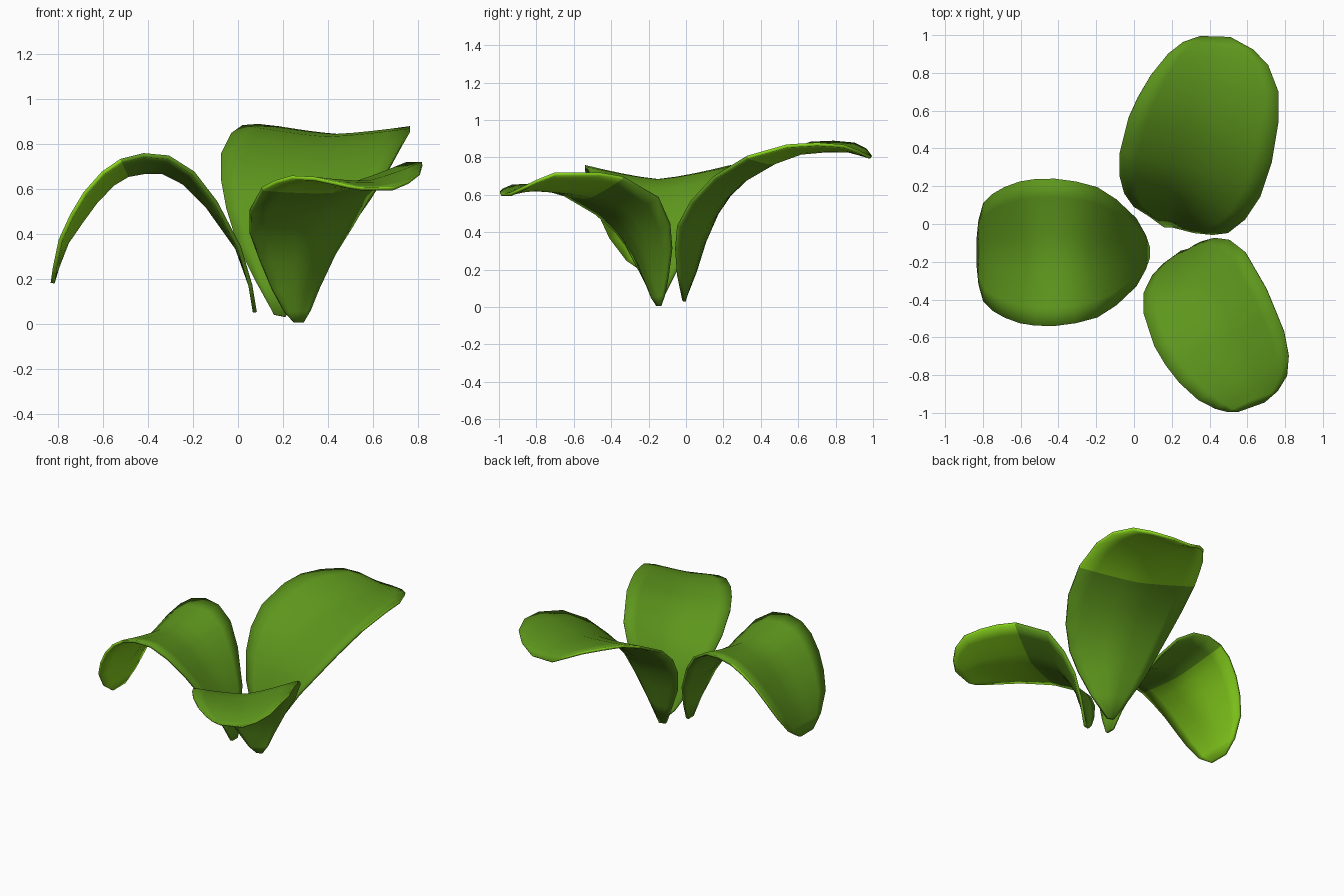
import bpy
from mathutils import Vector

default_cube = bpy.data.objects.get("Cube")
if default_cube:
    bpy.data.objects.remove(default_cube, do_unlink=True)

COLUMNS = 8
THICKNESS = 0.018
CREASE = 1.3  # 1 is a sharp V across the blade, 2 is a round trough


def make_material(name, colour):
    material = bpy.data.materials.new(name)
    material.use_nodes = True
    material.diffuse_color = (*colour, 1)
    shader = material.node_tree.nodes["Principled BSDF"]
    shader.inputs["Base Color"].default_value = (*colour, 1)
    shader.inputs["Roughness"].default_value = 0.6
    return material


leaf_green = make_material("leaf_green", (0.11, 0.305, 0.012))
bright_green = make_material("bright_green", (0.25, 0.66, 0.013))


def build_leaf(name, tip_row, stations):
    """Loft a creased blade through stations of (one edge, other edge, cup depth).

    From tip_row onward the underside and the rim are bright."""
    edges = [(Vector(a), Vector(b), cup) for a, b, cup in stations]
    centres = [(a + b) / 2 for a, b, cup in edges]
    last = len(edges) - 1
    width = COLUMNS + 1
    upper, lower = [], []

    # Each cross-section hangs between its two edges
    for row, (a, b, cup) in enumerate(edges):
        along = centres[min(row + 1, last)] - centres[max(row - 1, 0)]
        inward = (b - a).cross(along).normalized()
        for column in range(width):
            s = column / COLUMNS
            depth = cup * (1 - abs(2 * s - 1) ** CREASE)
            point = a.lerp(b, s) - inward * depth
            upper.append(point + inward * THICKNESS / 2)
            lower.append(point - inward * THICKNESS / 2)

    # Upper and lower skins
    under = len(upper)
    faces, slots = [], []
    for row in range(last):
        for column in range(COLUMNS):
            corner = row * width + column
            quad = (corner, corner + 1, corner + width + 1, corner + width)
            faces += [quad, tuple(i + under for i in reversed(quad))]
            slots += [0, int(row >= tip_row)]

    # Rim joining the two skins
    loop = list(range(COLUMNS))
    loop += [row * width + COLUMNS for row in range(last)]
    loop += [last * width + column for column in range(COLUMNS, 0, -1)]
    loop += [row * width for row in range(last, 0, -1)]
    for p, q in zip(loop, loop[1:] + loop[:1]):
        faces.append((q, p, p + under, q + under))
        slots.append(int(min(p, q) // width >= tip_row))

    mesh = bpy.data.meshes.new(name)
    mesh.from_pydata(upper + lower, [], faces)
    mesh.materials.append(leaf_green)
    mesh.materials.append(bright_green)
    mesh.polygons.foreach_set("material_index", slots)
    mesh.shade_smooth()
    leaf = bpy.data.objects.new(name, mesh)
    bpy.context.scene.collection.objects.link(leaf)


def symmetric_stations(centre_y, rows):
    """Mirror rows of (x, z, half width, cup depth) about the leaf's midrib."""
    return [((x, centre_y - half, z), (x, centre_y + half, z), cup)
            for x, z, half, cup in rows]


# Right leaf: arches right over and droops at the tip
build_leaf("right_leaf", 7, symmetric_stations(-0.15, [
    (.075, .05, .03, 0),
    (.055, .17, .09, 0),
    (.005, .34, .18, .01),
    (-.1, .54, .28, .04),
    (-.2, .67, .345, .06),
    (-.31, .74, .375, .07),
    (-.42, .75, .39, .075),
    (-.52, .725, .388, .07),
    (-.6, .67, .375, .065),
    (-.68, .58, .345, .06),
    (-.74, .48, .31, .05),
    (-.79, .37, .26, .03),
    (-.815, .25, .17, .01),
    (-.825, .18, .07, 0),
]))

# Back leaf: the largest, rising steeply and flattening out
build_leaf("back_leaf", 6, [
    ((.16, -.01, .04), (.21, -.01, .03), 0),
    ((.08, .05, .19), (.32, -.04, .17), .03),
    ((0, .1, .35), (.42, -.05, .31), .05),
    ((-.05, .17, .51), (.5, -.04, .43), .06),
    ((-.075, .26, .64), (.59, .03, .56), .06),
    ((-.075, .38, .75), (.67, .15, .69), .06),
    ((-.03, .56, .84), (.73, .33, .8), .055),
    ((.02, .67, .875), (.765, .54, .86), .045),
    ((.09, .79, .88), (.765, .7, .87), .04),
    ((.18, .9, .87), (.71, .84, .86), .03),
    ((.26, .96, .84), (.63, .92, .83), .02),
    ((.35, .99, .8), (.51, .985, .8), 0),
])

# Front leaf: rises, then rolls outward to a rounded tip
build_leaf("front_leaf", 6, [
    ((.29, -.14, .005), (.25, -.15, .005), 0),
    ((.32, -.12, .06), (.21, -.18, .05), .01),
    ((.36, -.1, .16), (.155, -.22, .15), .03),
    ((.43, -.08, .31), (.1, -.28, .28), .05),
    ((.51, -.09, .44), (.055, -.37, .4), .06),
    ((.59, -.15, .58), (.055, -.48, .5), .06),
    ((.7, -.34, .69), (.11, -.65, .6), .06),
    ((.75, -.46, .71), (.17, -.75, .63), .06),
    ((.795, -.57, .71), (.24, -.84, .65), .06),
    ((.82, -.7, .71), (.34, -.93, .645), .05),
    ((.81, -.8, .67), (.43, -.975, .625), .03),
    ((.76, -.88, .63), (.49, -.99, .61), .015),
    ((.69, -.94, .6), (.55, -.99, .6), 0),
])
